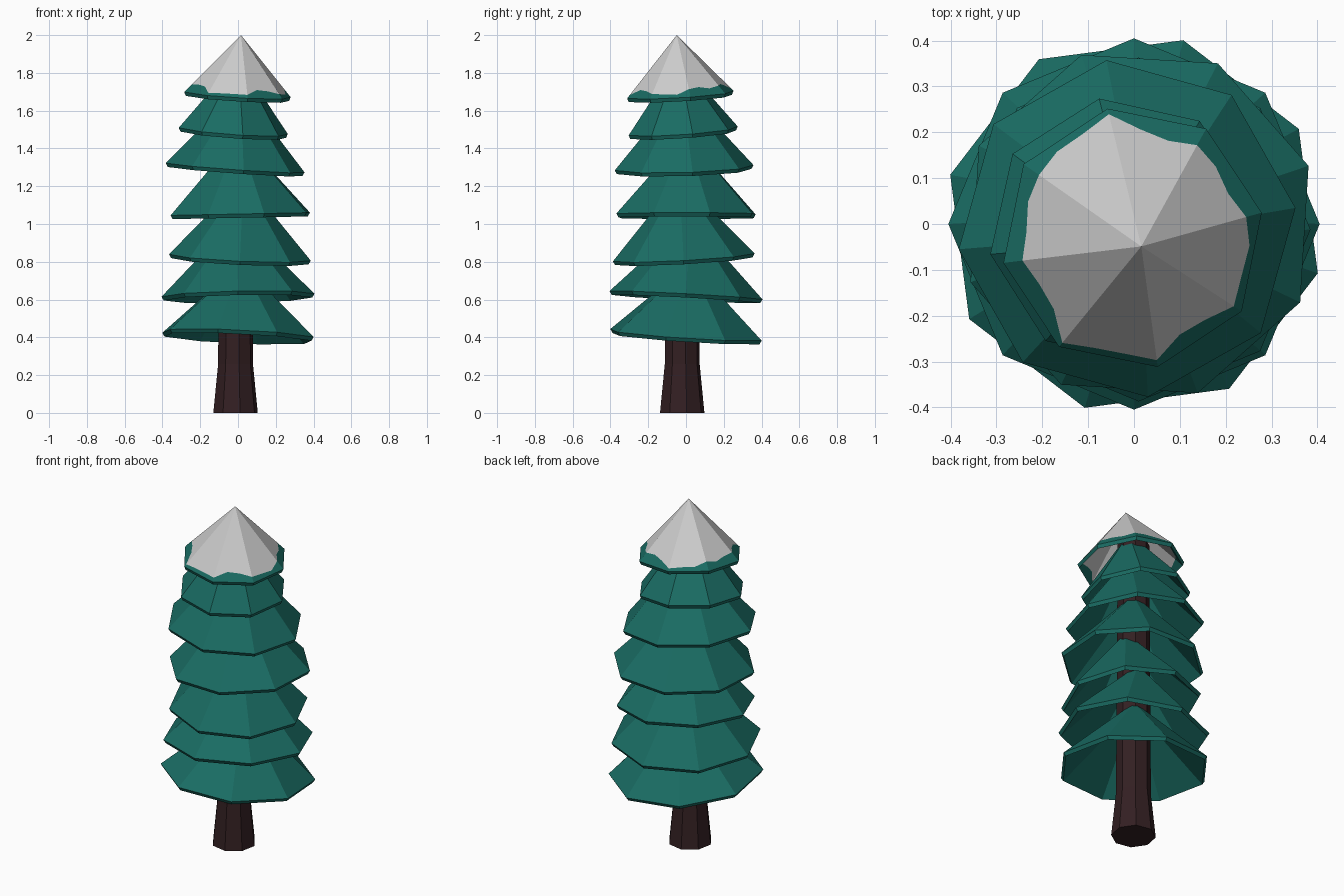
import bpy, bmesh, random
from math import cos, sin, radians, tau
from mathutils import Vector

if "Cube" in bpy.data.objects:
    bpy.data.objects.remove(bpy.data.objects["Cube"])

random.seed(4)
SIDES = 8


def material(name, rgb):
    m = bpy.data.materials.new(name)
    m.diffuse_color = (*rgb, 1)
    m.use_nodes = True
    m.node_tree.nodes["Principled BSDF"].inputs["Base Color"].default_value = m.diffuse_color
    return m


green = material("needles", (0.01, 0.15, 0.125))
brown = material("bark", (0.033, 0.014, 0.016))


def finish(name, bm, mat):
    bmesh.ops.recalc_face_normals(bm, faces=bm.faces)
    mesh = bpy.data.meshes.new(name)
    bm.to_mesh(mesh)
    bm.free()
    if mat:
        mesh.materials.append(mat)
    ob = bpy.data.objects.new(name, mesh)
    bpy.context.collection.objects.link(ob)


def bridge(bm, a, b):
    n = len(a)
    for i in range(n):
        j = (i + 1) % n
        bm.faces.new((a[i], a[j], b[j], b[i]))


def fan(bm, apex, ring):
    for i in range(len(ring)):
        bm.faces.new((apex, ring[i], ring[(i + 1) % len(ring)]))


def cone_points(tier, inner, sub):
    """Apex and subdivided octagonal rim of a tilted cone."""
    cx, cy, z, r, turn, sx, sy, h = tier
    if inner:
        r, z = r * 0.97, z - 0.012
    else:
        z += 0.008
    c = Vector((cx, cy, z))
    apex = c + Vector((-sx, -sy, 1)) * (h - (0.012 if inner else 0))
    corners = []
    for i in range(SIDES):
        a = radians(turn) + tau * i / SIDES
        x, y = r * cos(a), r * sin(a)
        corners.append(c + Vector((x, y, sx * x + sy * y)))
    rim = [corners[i].lerp(corners[(i + 1) % SIDES], k / sub)
           for i in range(SIDES) for k in range(sub)]
    return apex, rim


def shell(name, tier, mat, top=None, bottom=None, sub=1):
    """Thin hollow cone; top and bottom are cut fractions from apex to rim."""
    bm = bmesh.new()
    lower = []
    upper = []
    for inner in (False, True):
        apex, rim = cone_points(tier, inner, sub)
        cut = bottom or [1] * len(rim)
        low = [bm.verts.new(apex.lerp(p, t)) for p, t in zip(rim, cut)]
        if top:
            up = [bm.verts.new(apex.lerp(p, t)) for p, t in zip(rim, top)]
            bridge(bm, up, low)
            upper.append(up)
        else:
            fan(bm, bm.verts.new(apex), low)
        lower.append(low)
    bridge(bm, *lower)
    if top:
        bridge(bm, *upper)
    finish(name, bm, mat)


# Branch tiers: centre x, y, rim z, radius, turn, tilt x, tilt y, height
tiers = [
    (0.0, 0.0, 0.405, 0.415, 30, -0.045, -0.065, 0.38),
    (0.0, 0.0, 0.615, 0.405, 0, 0.02, -0.055, 0.41),
    (0.01, -0.012, 0.815, 0.375, 0, -0.045, 0.055, 0.42),
    (0.012, 0.0, 1.045, 0.39, 19, 0.02, 0.0, 0.42),
    (-0.015, -0.01, 1.29, 0.37, 7, -0.07, 0.03, 0.42),
    (-0.025, -0.015, 1.485, 0.293, 10, -0.07, 0.07, 0.38),
]
for i, tier in enumerate(tiers):
    shell(f"branch_tier_{i + 1}", tier, green)

# Top tier: green skirt below a ragged snow line
top_tier = (-0.003, -0.03, 1.677, 0.287, 11, -0.06, 0.06, 0.315)
sub = 3
snow_line = [random.uniform(0.84, 0.97) for _ in range(SIDES * sub)]
shell("snow_cap", top_tier, None, bottom=snow_line, sub=sub)
shell("top_branch_tier", top_tier, green, top=snow_line, sub=sub)

# Trunk: flared octagonal base, running up inside the tiers
bm = bmesh.new()
rings = []
for z, r in ((0, 0.12), (0.26, 0.094), (1.8, 0.085)):
    rings.append([bm.verts.new((-0.013 + r * cos(tau * i / SIDES + 0.2),
                                -0.02 + r * sin(tau * i / SIDES + 0.2), z))
                  for i in range(SIDES)])
bridge(bm, rings[0], rings[1])
bridge(bm, rings[1], rings[2])
bm.faces.new(rings[0])
bm.faces.new(rings[2])
finish("trunk", bm, brown)
